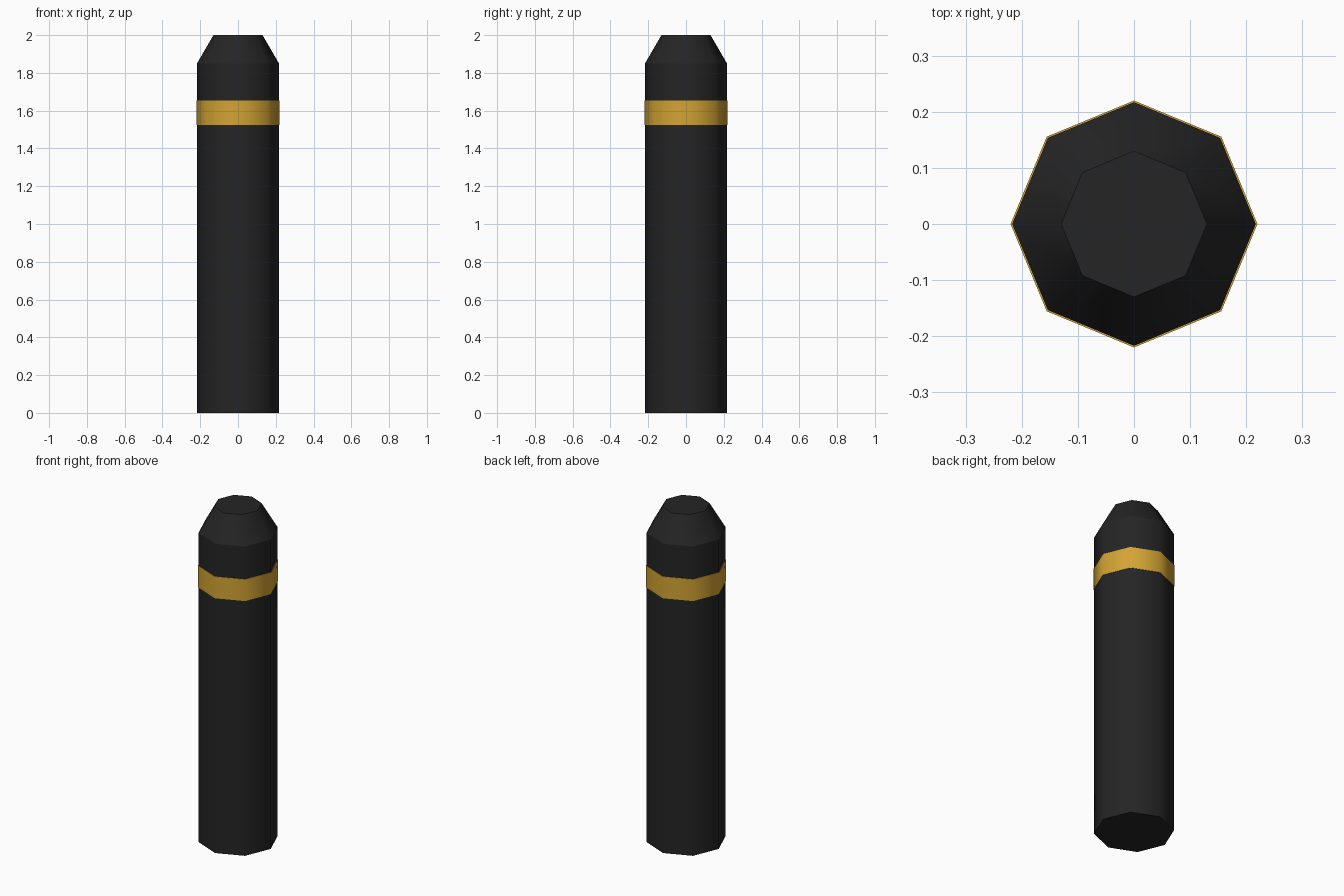
import bpy, bmesh
from math import cos, sin, tau

SIDES = 8

cube = bpy.data.objects.get("Cube")
if cube:
    bpy.data.objects.remove(cube, do_unlink=True)


def material(name, rgb):
    mat = bpy.data.materials.new(name)
    mat.use_nodes = True
    colour = (*rgb, 1)
    mat.diffuse_color = colour
    bsdf = mat.node_tree.nodes["Principled BSDF"]
    bsdf.inputs["Base Color"].default_value = colour
    bsdf.inputs["Roughness"].default_value = 0.8
    return mat


def turned(name, profile, mat):
    """Closed octagonal solid from (radius, height) rings: smooth around, sharp at each rim."""
    bm = bmesh.new()
    rings = [[bm.verts.new((r * cos(tau * i / SIDES), r * sin(tau * i / SIDES), z))
              for i in range(SIDES)] for r, z in profile]
    bm.faces.new(rings[0][::-1])
    bm.faces.new(rings[-1])
    for low, high in zip(rings, rings[1:]):
        for i in range(SIDES):
            j = (i + 1) % SIDES
            bm.faces.new((low[i], low[j], high[j], high[i])).smooth = True
    for edge in bm.edges:
        a, b = edge.verts
        edge.smooth = abs(a.co.z - b.co.z) > 0.001
    mesh = bpy.data.meshes.new(name)
    bm.to_mesh(mesh)
    bm.free()
    mesh.materials.append(mat)
    obj = bpy.data.objects.new(name, mesh)
    bpy.context.collection.objects.link(obj)
    return obj


black = material("matte black", (0.018, 0.018, 0.018))
gold = material("gold", (0.65, 0.37, 0.034))

# Barrel with its tapered, flat-topped tip
turned("body", [(0.217, 0), (0.217, 1.85), (0.13, 2)], black)

# Thin band wrapped round the barrel
turned("band", [(0.22, 1.525), (0.22, 1.655)], gold)
